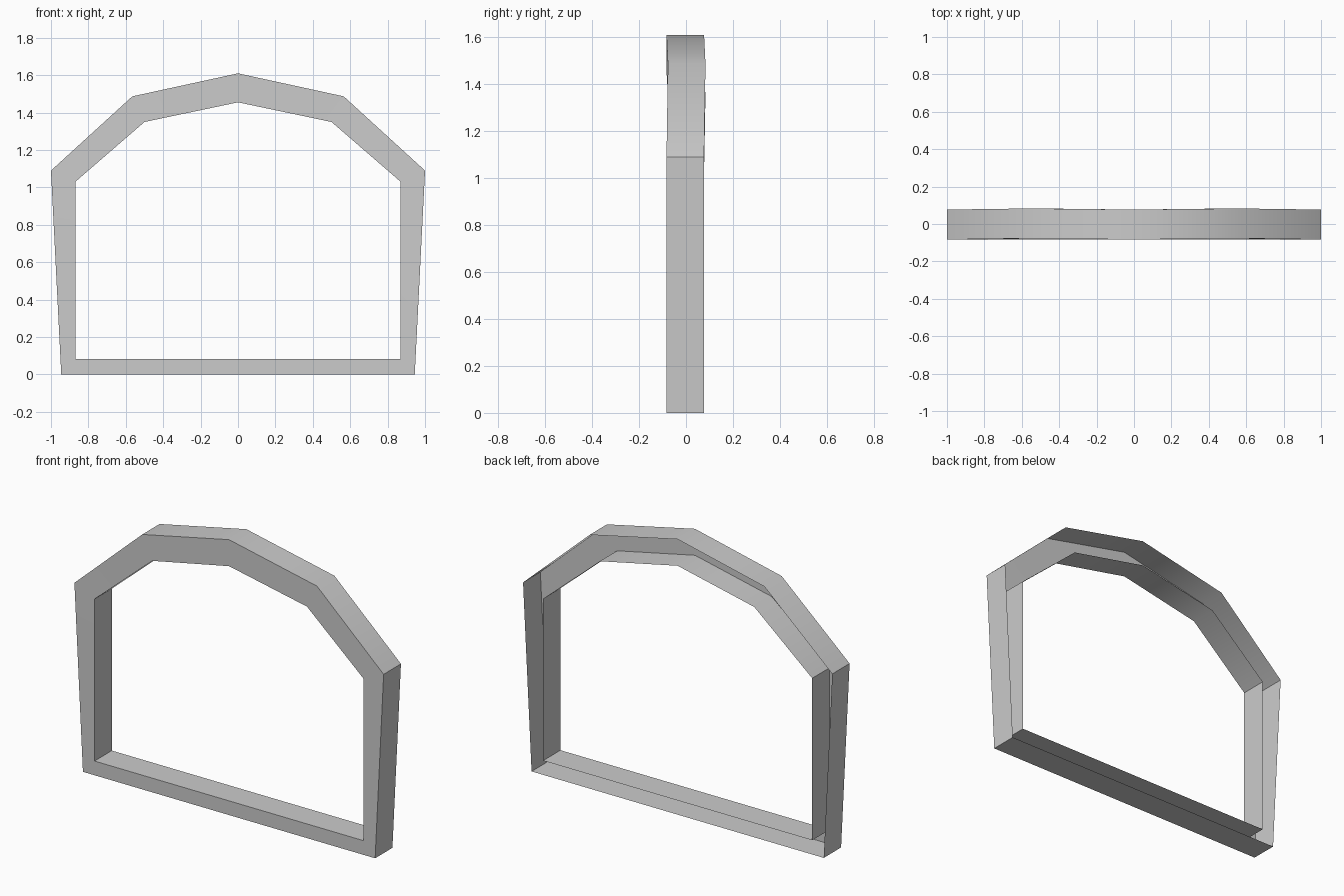
import bpy, bmesh, math

if "Cube" in bpy.data.objects:
    bpy.data.objects.remove(bpy.data.objects["Cube"])

FRONT, BACK, BULGE = -0.083, 0.077, 0.006

# Half outlines (x, z, y shift) from the base up to the apex
outer_half = [(0.945, 0.0, 0), (1.0, 1.09, 0), (0.565, 1.487, BULGE), (0, 1.61, 0)]
inner_half = [(0.87, 0.083, 0), (0.87, 1.03, 0), (0.50, 1.35, BULGE), (0, 1.455, 0)]


def mirrored(half):
    """Close the half outline by mirroring it across x = 0."""
    return half + [(-x, z, s) for x, z, s in reversed(half[:-1])]


bm = bmesh.new()


def ring(outline, y):
    return [bm.verts.new((x, y + s, z)) for x, z, s in outline]


def bridge(a, b):
    n = len(a)
    for i in range(n):
        j = (i + 1) % n
        bm.faces.new((a[i], a[j], b[j], b[i]))


# Open-backed channel: outer wall, front face, inner wall
outer, inner = mirrored(outer_half), mirrored(inner_half)
rings = [ring(outer, BACK), ring(outer, FRONT), ring(inner, FRONT), ring(inner, BACK)]
for a, b in zip(rings, rings[1:]):
    bridge(a, b)

# Make the front face point towards -y
bm.normal_update()
front = min(bm.faces, key=lambda f: f.calc_center_median().y)
if front.normal.y > 0:
    bmesh.ops.reverse_faces(bm, faces=bm.faces[:])

mesh = bpy.data.meshes.new("arched_frame")
bm.to_mesh(mesh)
bm.free()
frame = bpy.data.objects.new("arched_frame", mesh)
bpy.context.collection.objects.link(frame)

# Smooth along the arch, sharp at the corners
bpy.context.view_layer.objects.active = frame
frame.select_set(True)
bpy.ops.object.shade_smooth_by_angle(angle=math.radians(35))
